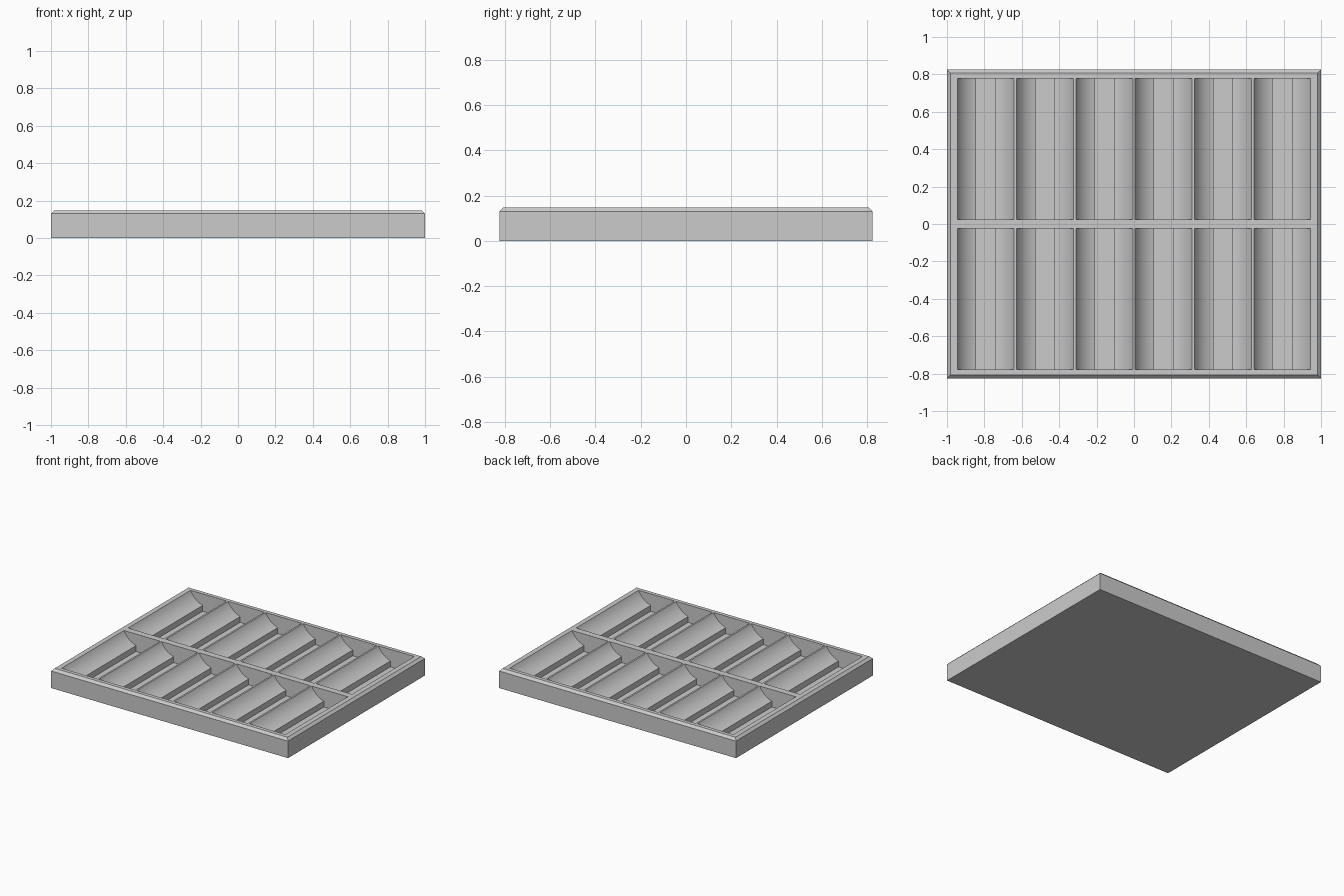
import bpy, bmesh
from math import sin, cos, asin, sqrt

cube = bpy.data.objects.get("Cube")
if cube:
    bpy.data.objects.remove(cube, do_unlink=True)

HALF_X, HALF_Y, TOP, CHAMFER = 1.0, 0.825, 0.148, 0.018
PITCH, HALF_POCKET = 0.317, 0.152      # spacing and half width of the pockets
ROW_IN, ROW_OUT = 0.025, 0.778         # each row of pockets, measured from the middle
RADIUS, SLOT_HALF, FLOOR = 0.168, 0.051, 0.015
ARC_STEPS = 12

grey = bpy.data.materials.new("plain grey")
grey.use_nodes = True
colour = (0.6, 0.6, 0.6, 1)
grey.diffuse_color = colour
grey.node_tree.nodes["Principled BSDF"].inputs["Base Color"].default_value = colour


def make_object(name, bm):
    bmesh.ops.recalc_face_normals(bm, faces=bm.faces)
    mesh = bpy.data.meshes.new(name)
    bm.to_mesh(mesh)
    bm.free()
    obj = bpy.data.objects.new(name, mesh)
    mesh.materials.append(grey)
    bpy.context.collection.objects.link(obj)
    return obj


def loft(bm, rings):
    """Closed solid through rings of points."""
    rings = [[bm.verts.new(p) for p in ring] for ring in rings]
    n = len(rings[0])
    for a, b in zip(rings, rings[1:]):
        for i in range(n):
            j = (i + 1) % n
            bm.faces.new((a[i], a[j], b[j], b[i]))
    bm.faces.new(rings[0])
    bm.faces.new(rings[-1])


def rectangle(inset, z):
    x, y = HALF_X - inset, HALF_Y - inset
    return [(-x, -y, z), (x, -y, z), (x, y, z), (-x, y, z)]


# Tray block with a chamfered upper rim
bm = bmesh.new()
loft(bm, [rectangle(0, 0), rectangle(0, TOP - CHAMFER), rectangle(CHAMFER, TOP)])
tray = make_object("coin_tray", bm)

# Pocket section: two hollow curved sides and a finger slot in the middle
centre_z = TOP + sqrt(RADIUS ** 2 - HALF_POCKET ** 2)
outer, inner = asin(HALF_POCKET / RADIUS), asin(SLOT_HALF / RADIUS)
angles = [outer + (inner - outer) * i / ARC_STEPS for i in range(ARC_STEPS + 1)]
side = [(HALF_POCKET, TOP + 0.1)]
side += [(RADIUS * sin(a), centre_z - RADIUS * cos(a)) for a in angles]
side.append((SLOT_HALF, FLOOR))
section = side + [(-x, z) for x, z in reversed(side)]

# Two rows of six pockets
bm = bmesh.new()
for row in (-1, 1):
    for column in range(6):
        cx = (column - 2.5) * PITCH
        loft(bm, [[(cx + x, row * y, z) for x, z in section] for y in (ROW_IN, ROW_OUT)])
cutter = make_object("pocket_cutter", bm)
cutter.hide_render = True

# Cut the pockets, then drop the cutter
cut = tray.modifiers.new("pockets", "BOOLEAN")
cut.operation = "DIFFERENCE"
cut.solver = "EXACT"
cut.object = cutter
bpy.ops.object.select_all(action="DESELECT")
tray.select_set(True)
bpy.context.view_layer.objects.active = tray
bpy.ops.object.modifier_apply(modifier=cut.name)
bpy.data.objects.remove(cutter, do_unlink=True)

bpy.ops.object.shade_smooth_by_angle(angle=0.5)
